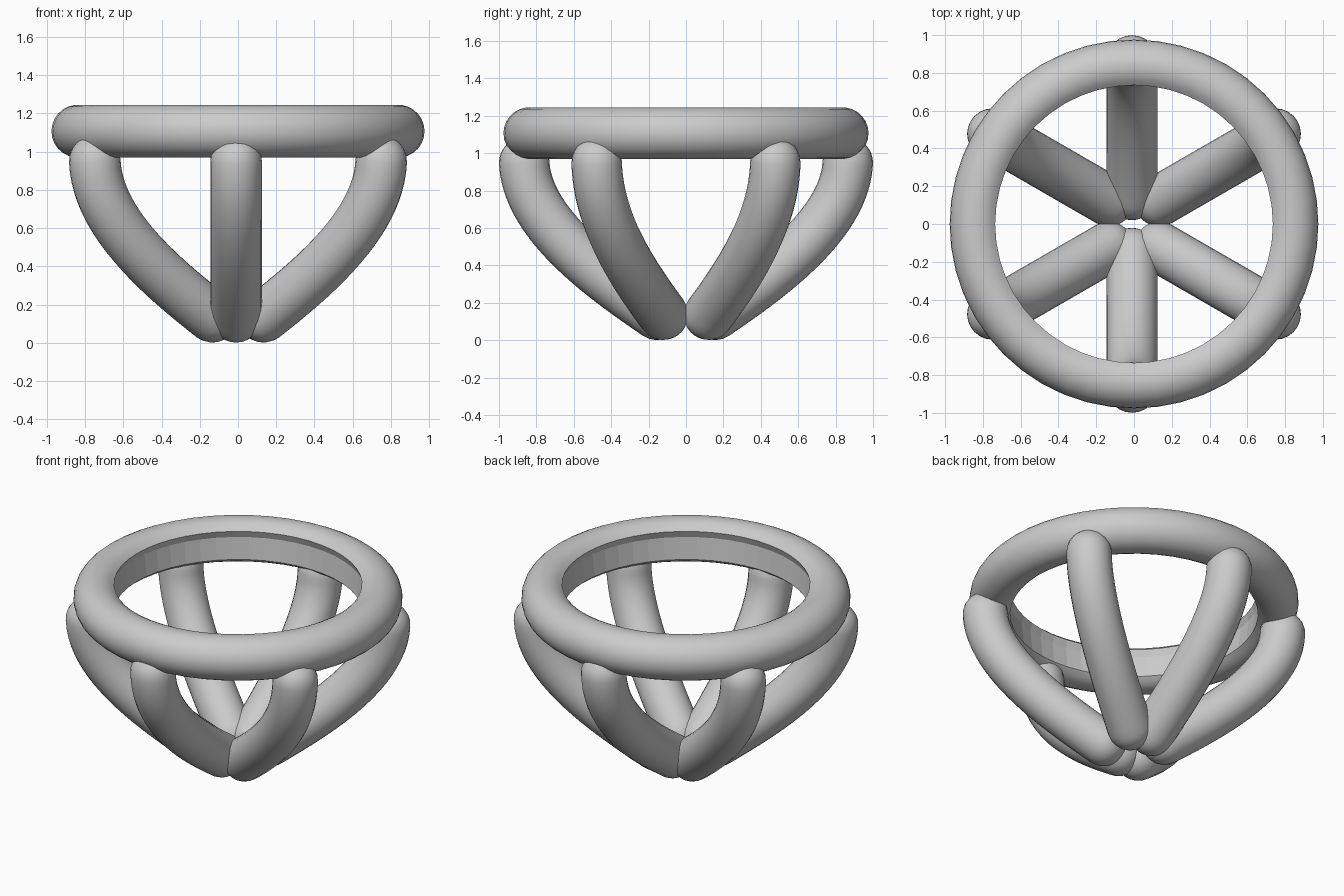
import bpy, bmesh, math
from mathutils import Vector
from mathutils.geometry import interpolate_bezier

if "Cube" in bpy.data.objects:
    bpy.data.objects.remove(bpy.data.objects["Cube"])


def finish(bm, name):
    bmesh.ops.recalc_face_normals(bm, faces=bm.faces)
    mesh = bpy.data.meshes.new(name)
    bm.to_mesh(mesh)
    bm.free()
    obj = bpy.data.objects.new(name, mesh)
    bpy.context.collection.objects.link(obj)
    return obj


# Top ring: lathed round section with a flat, notched inner seat
def make_ring(major=0.838, minor=0.138, z=1.107, seat=0.735, segs=48, steps=20):
    a = math.acos((seat - major) / minor)
    profile = [(major + minor * math.cos(t), z + minor * math.sin(t))
               for t in (-a + 2 * a * i / steps for i in range(steps + 1))]
    profile.append((seat + 0.016, 1.155))
    n = len(profile)
    bm = bmesh.new()
    rows = []
    for s in range(segs):
        c, d = math.cos(2 * math.pi * s / segs), math.sin(2 * math.pi * s / segs)
        rows.append([bm.verts.new((r * c, r * d, h)) for r, h in profile])
    for s in range(segs):
        p, q = rows[s], rows[(s + 1) % segs]
        for i in range(n):
            j = (i + 1) % n
            f = bm.faces.new((p[i], q[i], q[j], p[j]))
            f.smooth = i < steps
    finish(bm, "top_ring")


# Curved leg: round tube with domed ends, swept in a vertical plane
def make_leg(name, path, angle, shift, radius=0.135, sides=24, dome=6):
    n = len(path)
    tangents = [(path[min(i + 1, n - 1)] - path[max(i - 1, 0)]).normalized() for i in range(n)]
    stations = []
    for k in range(1, dome):
        t = math.pi / 2 * k / dome
        stations.append((path[0] - tangents[0] * radius * math.cos(t), tangents[0], radius * math.sin(t)))
    stations += [(c, t, radius) for c, t in zip(path, tangents)]
    for k in range(1, dome):
        t = math.pi / 2 * k / dome
        stations.append((path[-1] + tangents[-1] * radius * math.sin(t), tangents[-1], radius * math.cos(t)))
    bm = bmesh.new()
    rings = []
    for c, t, r in stations:
        ring = []
        for s in range(sides):
            u = 2 * math.pi * s / sides
            w = r * math.cos(u)
            ring.append(bm.verts.new((c.x - t.y * w, r * math.sin(u), c.y + t.x * w)))
        rings.append(ring)
    for p, q in zip(rings, rings[1:]):
        for s in range(sides):
            bm.faces.new((p[s], p[(s + 1) % sides], q[(s + 1) % sides], q[s]))
    for ring, tip in ((rings[0], path[0] - tangents[0] * radius),
                      (rings[-1], path[-1] + tangents[-1] * radius)):
        v = bm.verts.new((tip.x, 0, tip.y))
        for s in range(sides):
            bm.faces.new((ring[s], ring[(s + 1) % sides], v))
    for f in bm.faces:
        f.smooth = True
    leg = finish(bm, name)
    leg.rotation_euler.z = angle
    leg.location = shift


make_ring()

# Six legs meeting around the base centre; the side legs sit slightly apart
leg_path = interpolate_bezier(Vector((0.865, 0.95)), Vector((0.85, 0.62)),
                              Vector((0.44, 0.33)), Vector((0.155, 0.136)), 24)
for i in range(6):
    angle = math.radians(30 + 60 * i)
    if i in (1, 4):
        shift = (-0.01, 0, 0)
    else:
        shift = (0, math.copysign(0.045, math.sin(angle)), 0)
    make_leg(f"leg_{i + 1}", leg_path, angle, shift)
